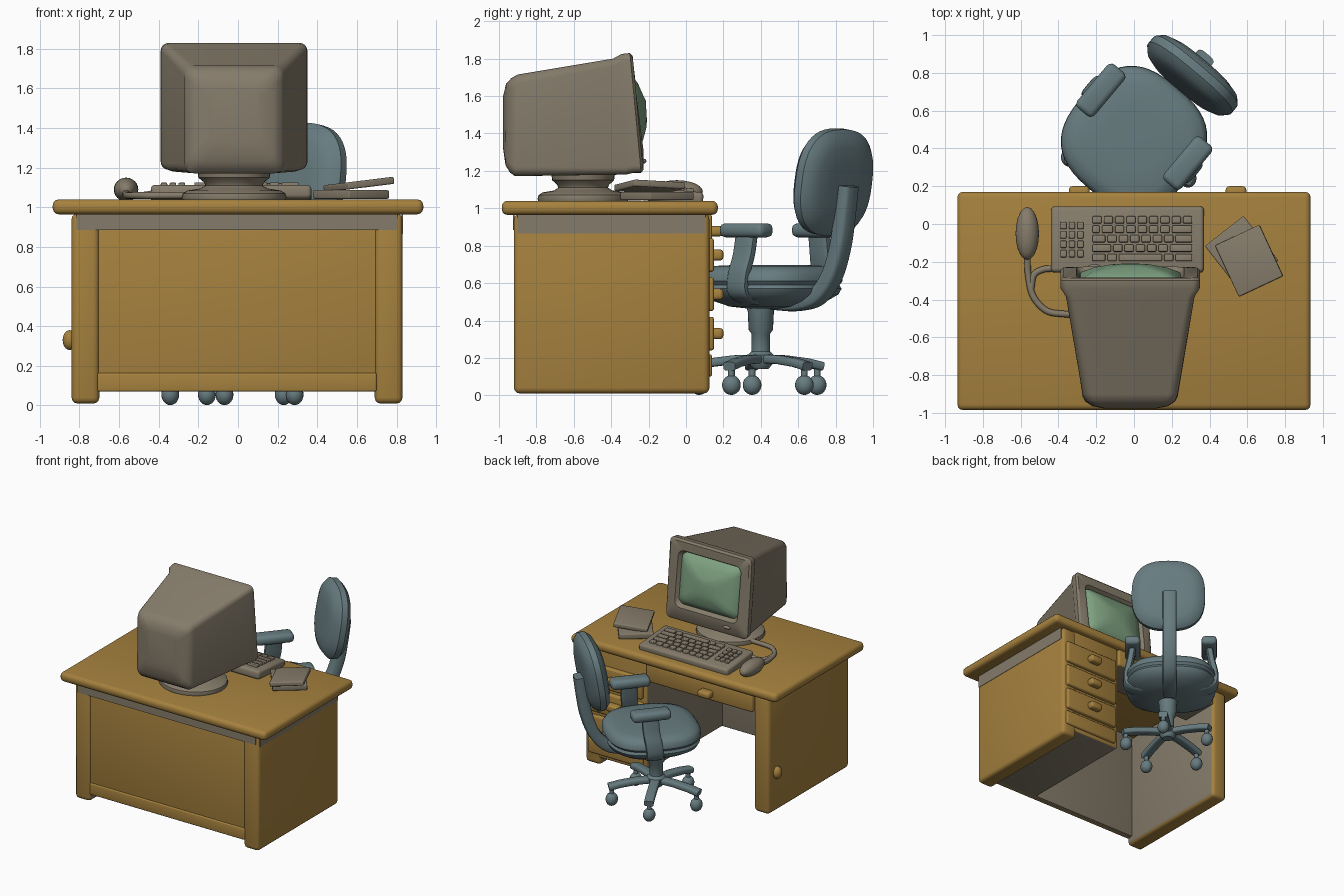
import bpy, bmesh, math
from math import sin, cos, pi, radians
from mathutils import Vector, Matrix

if "Cube" in bpy.data.objects:
    bpy.data.objects.remove(bpy.data.objects["Cube"])


def material(name, rgb):
    m = bpy.data.materials.new(name)
    m.diffuse_color = (*rgb, 1)
    m.use_nodes = True
    m.node_tree.nodes["Principled BSDF"].inputs["Base Color"].default_value = m.diffuse_color
    return m


WOOD = material("golden wood", (0.38, 0.22, 0.048))
BEIGE = material("beige plastic", (0.235, 0.20, 0.145))
BLUE = material("blue grey fabric", (0.135, 0.20, 0.215))
GREEN = material("green glass", (0.21, 0.36, 0.22))


def finish(name, bm, mats, M=None, rule=None, angle=40):
    bmesh.ops.recalc_face_normals(bm, faces=bm.faces)
    if rule:
        for f in bm.faces:
            f.material_index = 1 if rule(f.normal, f.calc_center_median()) else 0
    me = bpy.data.meshes.new(name)
    bm.to_mesh(me)
    bm.free()
    for m in mats:
        me.materials.append(m)
    me.polygons.foreach_set("use_smooth", [True] * len(me.polygons))
    me.set_sharp_from_angle(angle=radians(angle))
    ob = bpy.data.objects.new(name, me)
    if M:
        ob.matrix_world = M
    bpy.context.collection.objects.link(ob)
    return ob


def box(name, x, y, z, mats, bevel=0.015, M=None, rule=None):
    bm = bmesh.new()
    size = Matrix.Diagonal((x[1] - x[0], y[1] - y[0], z[1] - z[0], 1))
    mid = Matrix.Translation(((x[0] + x[1]) / 2, (y[0] + y[1]) / 2, (z[0] + z[1]) / 2))
    bmesh.ops.create_cube(bm, size=1, matrix=mid @ size)
    if bevel:
        bmesh.ops.bevel(bm, geom=bm.edges[:], offset=bevel, segments=3, profile=0.5, affect='EDGES')
    return finish(name, bm, mats, M, rule)


def loft(name, rings, mats, M=None, rule=None, angle=40):
    bm = bmesh.new()
    vs = [[bm.verts.new(p) for p in r] for r in rings]
    n = len(vs[0])
    for a, b in zip(vs, vs[1:]):
        for i in range(n):
            bm.faces.new((a[i], a[(i + 1) % n], b[(i + 1) % n], b[i]))
    bm.faces.new(vs[0])
    bm.faces.new(vs[-1])
    return finish(name, bm, mats, M, rule, angle)


def oval(a, b, e=2, n=32):
    """Superellipse outline."""
    f = lambda c: math.copysign(abs(c) ** (2 / e), c)
    return [(a * f(cos(2 * pi * i / n)), b * f(sin(2 * pi * i / n))) for i in range(n)]


def turned(name, profile, at, mat, e=2, sy=1, n=32, M=None):
    """Stack of ovals along z; profile holds (radius, z)."""
    rings = [[(at[0] + x, at[1] + y, at[2] + z) for x, y in oval(r, r * sy, e, n)] for r, z in profile]
    return loft(name, rings, [mat], M)


def ball(name, at, rx, ry, rz, mat, M=None):
    prof = [(rx * sin(pi * (i + .15) / 12.3), -rz * cos(pi * (i + .15) / 12.3)) for i in range(13)]
    return turned(name, prof, at, mat, 2, ry / rx, 20, M)


def sweep(name, pts, axis, wa, wn, mat, M=None, e=4, n=16):
    """Sweep an oval strap along points; axis is the fixed width direction."""
    pts, axis = [Vector(p) for p in pts], Vector(axis).normalized()
    rings = []
    for i, p in enumerate(pts):
        t = (pts[min(i + 1, len(pts) - 1)] - pts[max(i - 1, 0)]).normalized()
        nrm = t.cross(axis).normalized()
        rings.append([p + axis * x + nrm * y for x, y in oval(wa, wn, e, n)])
    return loft(name, rings, [mat], M)


def smooth_path(pts, steps=6):
    """Catmull-Rom interpolation."""
    P = [Vector(p) for p in pts]
    P = [2 * P[0] - P[1]] + P + [2 * P[-1] - P[-2]]
    out = []
    for a, b, c, d in zip(P, P[1:], P[2:], P[3:]):
        for k in range(steps):
            t = k / steps
            out.append(0.5 * (2 * b + (c - a) * t + (2 * a - 5 * b + 4 * c - d) * t * t
                              + (3 * b - a - 3 * c + d) * t ** 3))
    return out + [P[-2]]


# ---- Desk ----
box("desk_top", (-.935, .935), (-.985, .17), (.965, 1.04), [WOOD], .03)
box("left_side", (-.84, -.70), (-.92, .125), (.01, .97), [WOOD, BEIGE], .03, rule=lambda n, c: n.x > .8)
box("right_side", (.69, .83), (-.92, .125), (.01, .97), [WOOD, BEIGE], .03, rule=lambda n, c: n.x < -.8)
box("front_panel", (-.72, .72), (-.905, -.86), (.07, .97), [WOOD, BEIGE], .005,
    rule=lambda n, c: n.y > .8 or n.z < -.8)
box("front_ledge", (-.71, .70), (-.915, -.88), (.07, .165), [WOOD], .01)
box("pedestal", (.27, .72), (-.88, .12), (.07, .97), [WOOD, BEIGE], .012,
    rule=lambda n, c: n.x < -.8 or n.z < -.8)
box("front_band", (-.815, .805), (-.925, -.917), (.885, .966), [BEIGE], 0)
box("side_band", (.825, .833), (-.90, .105), (.865, .966), [BEIGE], 0)
box("centre_drawer", (-.70, .27), (-.20, .14), (.82, .965), [WOOD, BEIGE], .015, rule=lambda n, c: n.z < -.8)
box("centre_handle", (-.345, -.235), (.12, .20), (.85, .905), [WOOD], .02)
for i, z in enumerate((.75, .54, .33)):
    box(f"drawer_{i+1}", (.30, .80), (.09, .15), (z - .09, z + .09), [WOOD], .015)
    box(f"drawer_handle_{i+1}", (.485, .595), (.13, .20), (z - .03, z + .03), [WOOD], .02)
box("pedestal_rail", (.30, .80), (.09, .14), (.10, .22), [WOOD], .015)
ball("side_knob", (-.85, .03, .33), .035, .04, .05, WOOD)

# ---- Monitor ----
MX = -.02


def screen_ring(yt, yb, hw, z0, z1, r=.05):
    """Rounded rectangle in a leaning plane."""
    pts, hz, zc = [], (z1 - z0) / 2, (z0 + z1) / 2
    for q, (sx, sz) in enumerate(((1, 1), (-1, 1), (-1, -1), (1, -1))):
        for k in range(6):
            a = pi / 2 * (q + k / 5)
            x = sx * (hw - r) + r * cos(a)
            z = zc + sz * (hz - r) + r * sin(a)
            pts.append((MX + x, yb + (yt - yb) * (z - z0) / (z1 - z0), z))
    return pts


loft("monitor_case", [screen_ring(*r) for r in (
    (-.978, -.978, .13, 1.32, 1.60), (-.962, -.965, .20, 1.23, 1.665), (-.935, -.94, .238, 1.19, 1.695),
    (-.90, -.915, .252, 1.172, 1.715), (-.39, -.32, .340, 1.18, 1.80, .04), (-.345, -.28, .368, 1.19, 1.825, .04),
    (-.30, -.24, .37, 1.19, 1.83, .04), (-.285, -.228, .355, 1.205, 1.815, .04),
    (-.283, -.226, .285, 1.30, 1.745), (-.315, -.26, .265, 1.32, 1.725))],
    [BEIGE, WOOD], rule=lambda n, c: n.z < -.9, angle=35)
loft("screen", [screen_ring(*r) for r in (
    (-.32, -.27, .27, 1.315, 1.73), (-.30, -.25, .262, 1.325, 1.72), (-.258, -.228, .20, 1.37, 1.67),
    (-.227, -.212, .11, 1.43, 1.60), (-.215, -.209, .055, 1.47, 1.575))], [GREEN], angle=60)
ball("power_button", (MX - .19, -.23, 1.252), .035, .018, .014, BEIGE)
turned("monitor_stand", [(.26, 0), (.265, .015), (.26, .035), (.235, .05), (.17, .06), (.145, .075),
                         (.15, .09), (.18, .115), (.185, .15)], (MX, -.55, 1.035), BEIGE, sy=.92)

# ---- Keyboard, leaning up towards the monitor ----
KB = Matrix.Translation((-.035, -.085, 1.035)) @ Matrix.Rotation(radians(-5), 4, 'X')
box("keyboard", (-.405, .405), (-.175, .175), (-.005, .065), [BEIGE], .02, M=KB)


def key_row(name, x, y, widths):
    for i, w in enumerate(widths):
        box(f"{name}_{i+1}", (x, x + w - .012), (y, y + .038), (.05, .082), [BEIGE], .006, M=KB)
        x += w


rows = ([.06] * 9, [.05, .07, .06, .06, .06, .06, .06, .12], [.08] + [.06] * 6 + [.10],
        [.11, .06, .06, .06, .06, .06, .13], [.08, .06, .24, .06, .10])
for j, row in enumerate(rows):
    key_row(f"key_row_{j+1}", -.185, .082 - j * .05, row)
for j in range(4):
    key_row(f"number_row_{j+1}", -.355, .052 - j * .05, [.045] * 3)

# ---- Mouse and cords ----
ball("mouse", (-.565, -.05, 1.09), .062, .14, .06, BEIGE)
sweep("mouse_cord", smooth_path(((-.565, -.17, 1.07), (-.56, -.27, 1.06), (-.535, -.38, 1.06), (-.47, -.455, 1.06),
                                 (-.39, -.475, 1.06), (-.22, -.48, 1.06))), (0, 0, 1), .018, .018, BEIGE, e=2, n=10)
sweep("keyboard_cord", smooth_path(((-.42, -.235, 1.07), (-.48, -.24, 1.06), (-.53, -.27, 1.06), (-.545, -.34, 1.06))),
      (0, 0, 1), .018, .018, BEIGE, e=2, n=10)

# ---- Notepads ----
for name, at, deg, lean, h in (("notepad_lower", (.57, -.155, 1.065), 38, 0, .022),
                               ("notepad_upper", (.61, -.195, 1.115), 25, -7, .018)):
    box(name, (-.13, .13), (-.15, .15), (-h, h), [BEIGE], .008,
        M=Matrix.Translation(at) @ Matrix.Rotation(radians(lean), 4, 'Y') @ Matrix.Rotation(radians(deg), 4, 'Z'))

# ---- Swivel chair, turned; its own +y points to the backrest ----
CH = Matrix.Translation((0, .45, 0)) @ Matrix.Rotation(radians(-40), 4, 'Z')
turned("seat", [(.12, .465), (.20, .475), (.28, .505), (.335, .54), (.35, .57), (.34, .59), (.355, .61),
                (.352, .645), (.33, .675), (.27, .692), (.15, .698)], (0, 0, 0), BLUE, e=2.7, n=48, M=CH)
tilt = CH @ Matrix.Translation((.02, .455, 1.14)) @ Matrix.Rotation(radians(-9), 4, 'X')
loft("backrest", [[(x, y, z) for x, z in oval(r, r, 2.6, 48)] for y, r in (
    (-.08, .12), (-.075, .20), (-.055, .255), (-.02, .288), (.025, .288), (.055, .26), (.075, .20), (.08, .12))],
    [BLUE], tilt)
sweep("back_strut", smooth_path(((.01, .05, .50), (.01, .20, .495), (.01, .34, .53), (.01, .44, .64), (.01, .50, .80),
                                 (.01, .53, .97), (.01, .55, 1.12))), (1, 0, 0), .055, .045, BLUE, CH)
for side, s in (("left", -1), ("right", 1)):
    box(f"{side}_armrest", (s * .30 - .06, s * .30 + .06), (-.065, .235), (.845, .92), [BLUE], .03, M=CH)
    sweep(f"{side}_arm_post", smooth_path(((s * .30, .09, .87), (s * .32, .085, .75), (s * .345, .07, .64),
                                           (s * .33, .06, .55), (s * .22, .06, .51))), (0, 1, 0), .065, .028, BLUE, CH)

# ---- Chair base: column, five legs and casters ----
HX, HY, R = -.01, .40, .335
turned("column", [(.04, .14), (.065, .17), (.07, .215), (.05, .235), (.05, .33), (.065, .35), (.07, .45), (.09, .50)],
       (HX, HY, 0), BLUE, n=24)
for i in range(5):
    a = radians(188 + 72 * i)
    p = lambda r, z: (HX + r * cos(a), HY + r * sin(a), z)
    sweep(f"base_leg_{i+1}", (p(.02, .195), p(.15, .19), p(.27, .175), p(.36, .155)), (-sin(a), cos(a), 0),
          .036, .024, BLUE)
    turned(f"caster_stem_{i+1}", [(.018, .07), (.018, .16)], p(R, 0), BLUE, n=12)
    ball(f"caster_{i+1}", p(R, .055), .045, .05, .053, BLUE)
